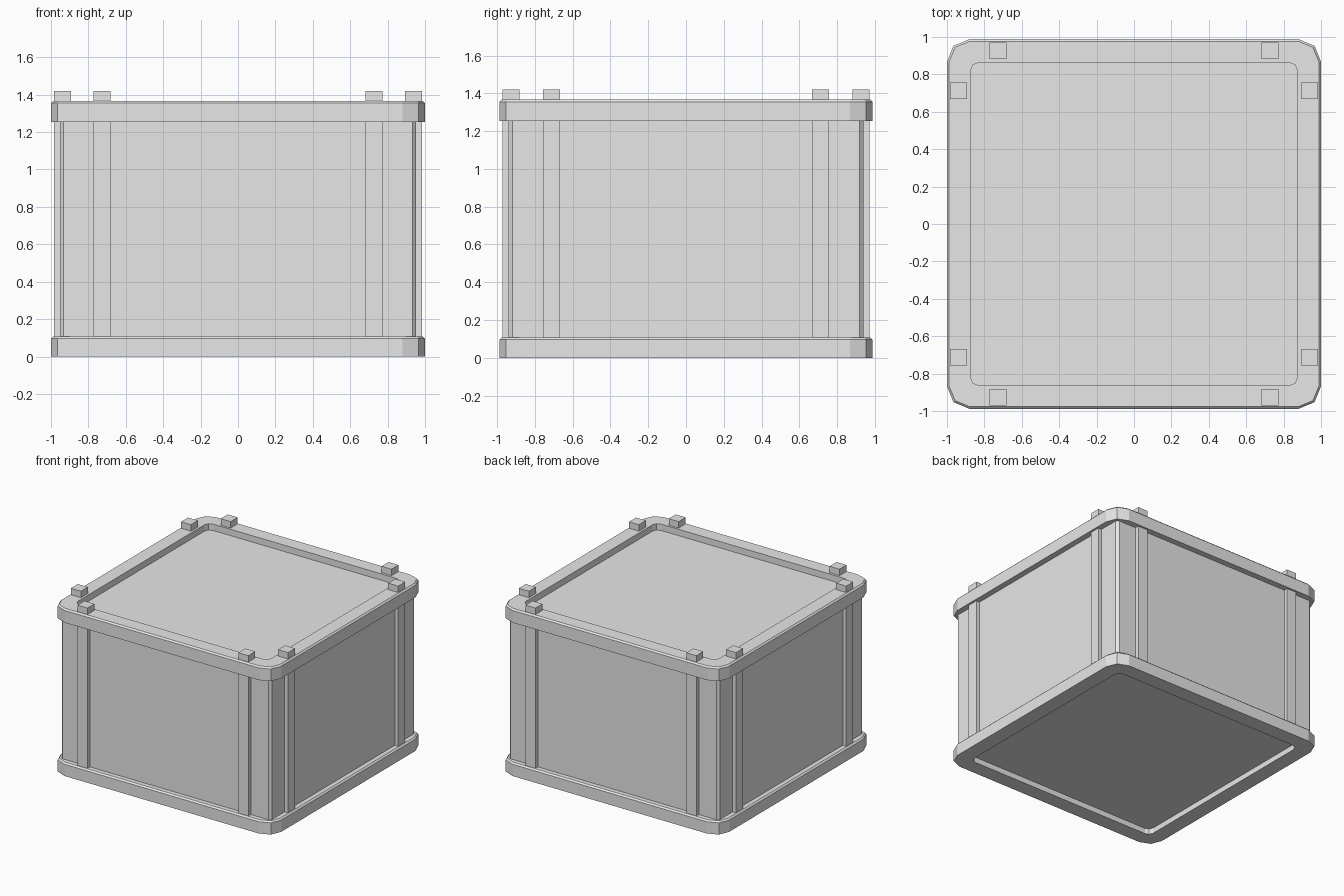
import bpy, bmesh
from math import cos, sin, pi

cube = bpy.data.objects.get("Cube")
if cube:
    bpy.data.objects.remove(cube, do_unlink=True)

grey = bpy.data.materials.new("light_grey")
grey.use_nodes = True
colour = (0.8, 0.8, 0.8, 1)
grey.diffuse_color = colour
grey.node_tree.nodes["Principled BSDF"].inputs["Base Color"].default_value = colour


def outline(hx, hy, r, steps):
    """Rectangle with rounded corners, counter-clockwise."""
    pts = []
    for i, (sx, sy) in enumerate([(1, 1), (-1, 1), (-1, -1), (1, -1)]):
        for k in range(steps + 1):
            a = pi / 2 * (i + k / steps)
            pts.append((sx * (hx - r) + r * cos(a), sy * (hy - r) + r * sin(a)))
    return pts


def loft(name, rings, closed):
    """Join stacked outlines; either loop back to the first or cap both ends."""
    bm = bmesh.new()
    loops = [[bm.verts.new((x, y, z)) for x, y in pts] for pts, z in rings]
    pairs = list(zip(loops, loops[1:]))
    if closed:
        pairs.append((loops[-1], loops[0]))
    else:
        bm.faces.new(loops[0])
        bm.faces.new(loops[-1])
    n = len(loops[0])
    for a, b in pairs:
        for i in range(n):
            j = (i + 1) % n
            bm.faces.new((a[i], a[j], b[j], b[i]))
    bmesh.ops.recalc_face_normals(bm, faces=bm.faces)
    return finish(name, bm)


def finish(name, bm):
    mesh = bpy.data.meshes.new(name)
    bm.to_mesh(mesh)
    bm.free()
    mesh.materials.append(grey)
    obj = bpy.data.objects.new(name, mesh)
    bpy.context.collection.objects.link(obj)
    return obj


def box(name, centre, size):
    bm = bmesh.new()
    bmesh.ops.create_cube(bm, size=1)
    bmesh.ops.scale(bm, vec=size, verts=bm.verts)
    bmesh.ops.translate(bm, vec=centre, verts=bm.verts)
    return finish(name, bm)


# Crate body, whose ends form the recessed lid and floor panels
wall = outline(0.952, 0.939, 0.02, 1)
loft("crate_body", [(wall, 0.045), (wall, 1.315)], False)

# Rounded rims around the top and bottom
BEVEL = 0.012
outer = outline(1.0, 0.988, 0.12, 2)
lip = outline(1.0 - BEVEL, 0.988 - BEVEL, 0.12 - BEVEL, 2)
inner = outline(0.875, 0.863, 0.045, 2)
for name, z0, z1 in [("bottom_rim", 0, 0.108), ("top_rim", 1.255, 1.367)]:
    loft(name, [(outer, z0), (outer, z1 - BEVEL), (lip, z1), (inner, z1), (inner, z0)], True)

# Upright bars that run past the top rim as stacking pegs
BAR, Z0, Z1 = 0.09, 0.05, 1.42
mid, tall = (Z0 + Z1) / 2, Z1 - Z0
for sx, side in [(1, "left"), (-1, "right")]:
    for sy, end in [(-1, "front"), (1, "back")]:
        box(f"{end}_bar_{side}", (sx * 0.728, sy * 0.926, mid), (BAR, BAR, tall))
        box(f"{side}_bar_{end}", (sx * 0.938, sy * 0.712, mid), (BAR, BAR, tall))
